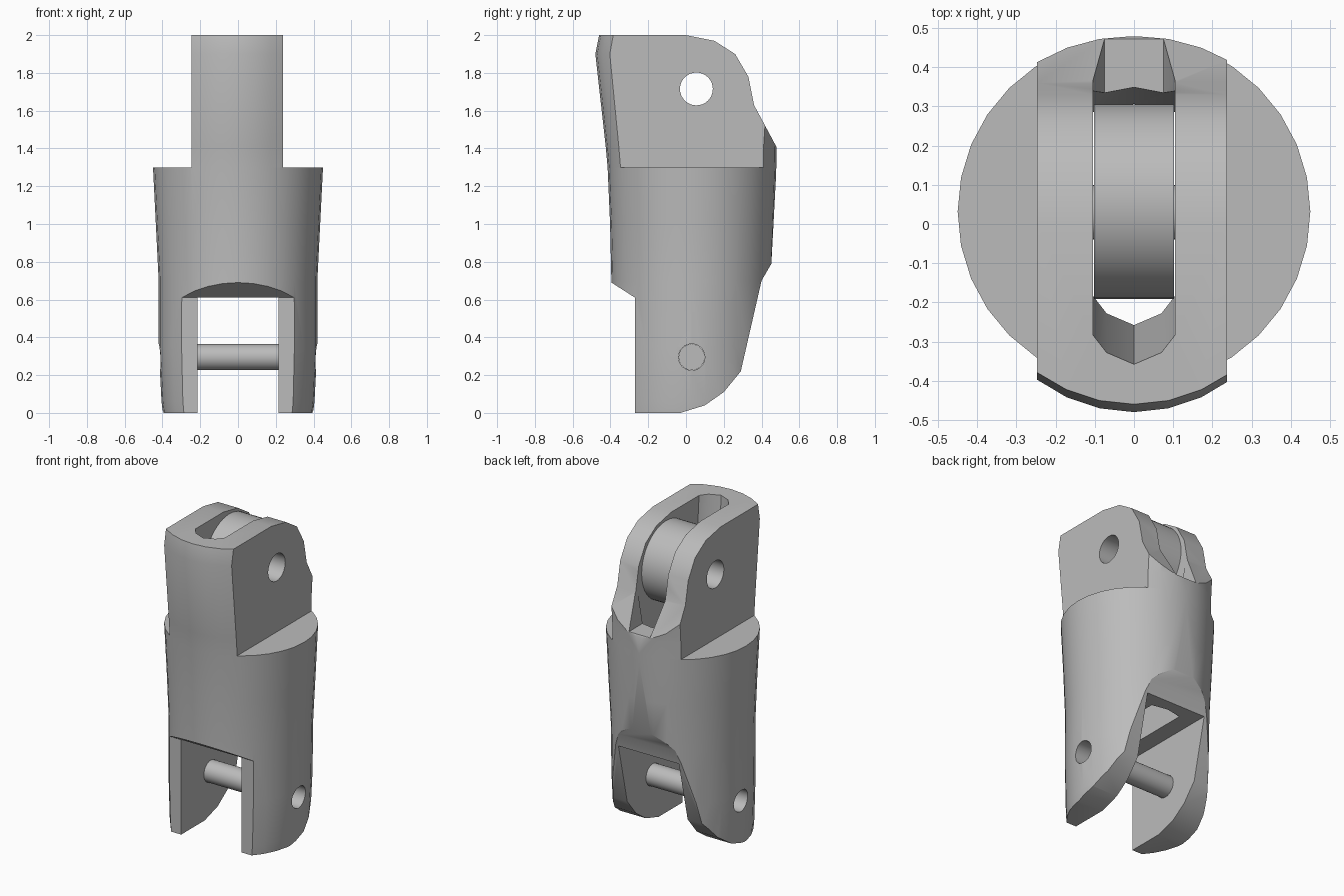
import bpy, bmesh, math
from mathutils import Matrix

if "Cube" in bpy.data.objects:
    bpy.data.objects.remove(bpy.data.objects["Cube"], do_unlink=True)

steel = bpy.data.materials.new("grey_steel")
steel.use_nodes = True
steel.diffuse_color = (0.5, 0.5, 0.5, 1)
steel.node_tree.nodes["Principled BSDF"].inputs["Base Color"].default_value = (0.5, 0.5, 0.5, 1)


def make(name, bm):
    bmesh.ops.recalc_face_normals(bm, faces=bm.faces)
    mesh = bpy.data.meshes.new(name)
    bm.to_mesh(mesh)
    bm.free()
    mesh.materials.append(steel)
    ob = bpy.data.objects.new(name, mesh)
    bpy.context.scene.collection.objects.link(ob)
    return ob


def loft(name, rings):
    """Skin a stack of closed rings with equal point counts."""
    bm = bmesh.new()
    loops = [[bm.verts.new(p) for p in ring] for ring in rings]
    for a, b in zip(loops, loops[1:]):
        for i in range(len(a)):
            j = (i + 1) % len(a)
            bm.faces.new((a[i], a[j], b[j], b[i]))
    bm.faces.new(loops[0][::-1])
    bm.faces.new(loops[-1])
    return make(name, bm)


def side_prism(name, outline, x0, x1):
    """Extrude a (y, z) outline along x."""
    return loft(name, [[(x, y, z) for y, z in outline] for x in (x0, x1)])


def rod(name, y, z, radius, half, sides=32):
    """Cylinder lying along x."""
    ring = [(y + radius * math.cos(2 * math.pi * i / sides),
             z + radius * math.sin(2 * math.pi * i / sides)) for i in range(sides)]
    return side_prism(name, ring, -half, half)


def combine(ob, tool, mode):
    """Apply a boolean and discard its tool."""
    mod = ob.modifiers.new("cut", "BOOLEAN")
    mod.operation, mod.solver, mod.object = mode, "EXACT", tool
    bpy.context.view_layer.objects.active = ob
    bpy.ops.object.modifier_apply(modifier=mod.name)
    bpy.data.objects.remove(tool, do_unlink=True)


# Round tapered body: height, half width, front y, back y
stations = [(-0.02, 0.395, -0.40, 0.44), (0.06, 0.405, -0.40, 0.44), (0.35, 0.42, -0.395, 0.445),
            (0.7, 0.42, -0.395, 0.455), (1.0, 0.435, -0.402, 0.467), (1.3, 0.45, -0.415, 0.478),
            (1.41, 0.45, -0.425, 0.48), (1.9, 0.45, -0.48, 0.52), (2.02, 0.45, -0.456, 0.52)]
rings = []
for z, rx, front, back in stations:
    angles = [2 * math.pi * i / 32 for i in range(32)]
    rings.append([(rx * math.cos(a), (front + back) / 2 + (back - front) / 2 * math.sin(a), z)
                  for a in angles])
body = loft("clevis_body", rings)

# Side outline trims the rounded head, the front lip and the fork tips
outline = [(-0.27, 0), (-0.03, 0), (0.1, 0.04), (0.2, 0.11), (0.29, 0.22), (0.4, 0.7),
           (0.452, 0.79), (0.478, 1.28), (0.478, 1.41), (0.36, 1.63), (0.33, 1.78), (0.26, 1.9),
           (0.15, 1.97), (0, 2), (-0.6, 2), (-0.6, 0.69), (-0.395, 0.69), (-0.27, 0.61)]
combine(body, side_prism("trim", outline, -0.7, 0.7), "INTERSECT")

# Flat shoulders on both sides of the head
shoulder = [(-0.8, 1.3), (0.8, 1.3), (0.8, 2.2), (-0.8, 2.2)]
for x0, x1 in ((0.237, 0.8), (-0.8, -0.247)):
    combine(body, side_prism("shoulder_cut", shoulder, x0, x1), "DIFFERENCE")

# Fork gap
gap = [(-0.8, -0.1), (0.8, -0.1), (0.8, 0.612), (-0.8, 0.612)]
combine(body, side_prism("fork_cut", gap, -0.215, 0.215), "DIFFERENCE")

# Tapered channel running from the head down into the fork, with pointed round ends
channel = []
for z, front, back in ((0.5, -0.25, 0.3), (2.1, -0.365, 0.385)):
    channel.append([(0.105, front + 0.075, z), (0.105, back - 0.02, z), (0, back, z),
                    (-0.105, back - 0.02, z), (-0.105, front + 0.075, z),
                    (-0.07, front + 0.03, z), (0, front, z), (0.07, front + 0.03, z)])
combine(body, loft("channel_cut", channel), "DIFFERENCE")

# Open notch at the back of the head, with splayed walls
notch = []
for z, w in ((1.42, 0.075), (1.62, 0.105), (2.1, 0.105)):
    notch.append([(-w, 0.2, z), (w, 0.2, z), (w, 0.7, z), (-w, 0.7, z)])
combine(body, loft("notch_cut", notch), "DIFFERENCE")

# Roller in the head, and bores through head, roller and fork
roller = rod("roller", 0.057, 1.72, 0.248, 0.102, 48)
for ob in (body, roller):
    combine(ob, rod("head_bore", 0.055, 1.715, 0.087, 0.9), "DIFFERENCE")
combine(body, rod("fork_bore", 0.03, 0.295, 0.07, 0.9), "DIFFERENCE")

# Cross pin in the fork
pin = rod("cross_pin", 0.03, 0.295, 0.069, 0.235)

for ob in (body, roller, pin):
    bpy.ops.object.select_all(action="DESELECT")
    ob.select_set(True)
    bpy.context.view_layer.objects.active = ob
    bpy.ops.object.shade_smooth_by_angle(angle=math.radians(30))
